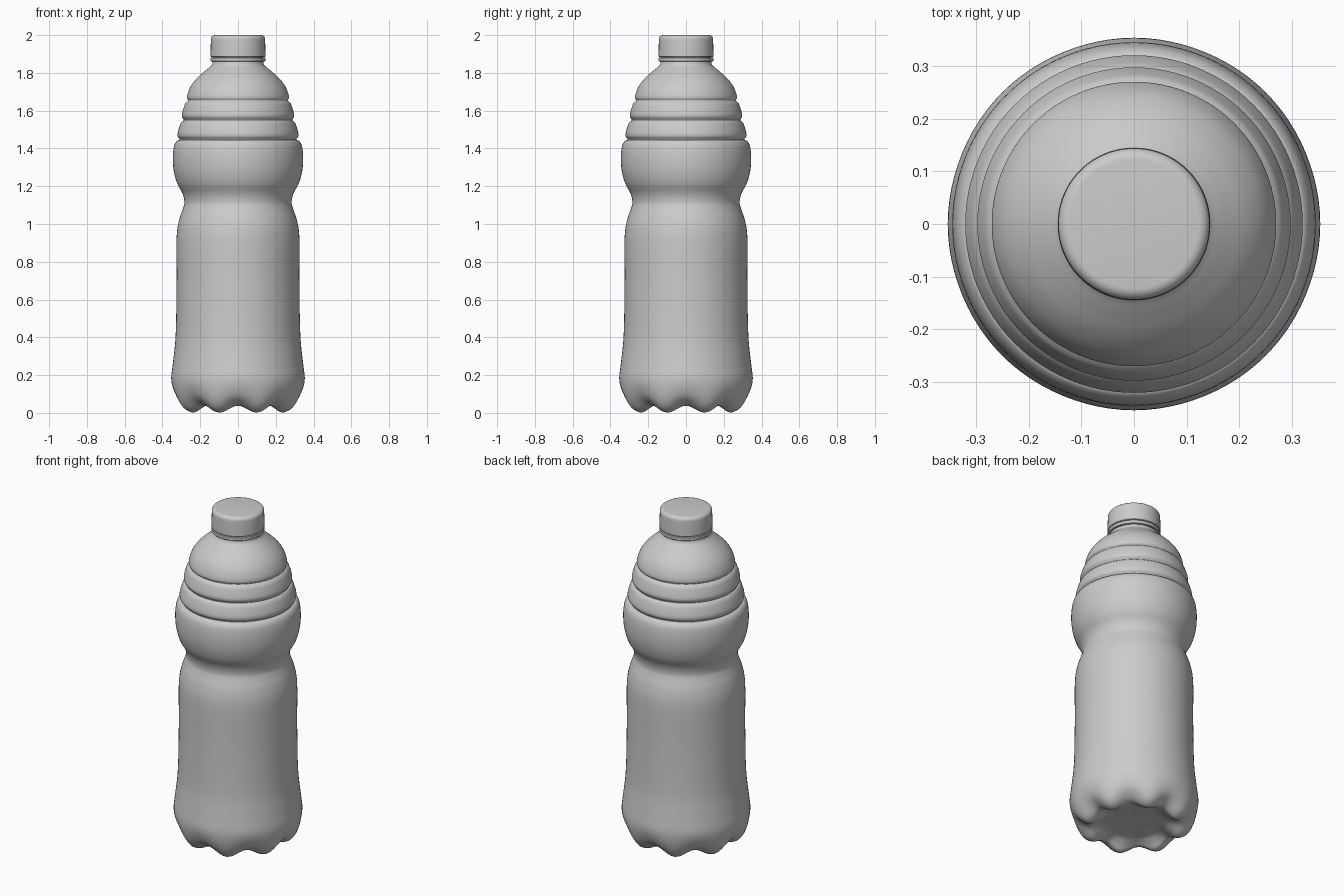
import bpy, bmesh, math

if "Cube" in bpy.data.objects:
    bpy.data.objects.remove(bpy.data.objects["Cube"])

SEG = 96
FEET = 8


def smooth_path(pts, steps=5):
    """Catmull-Rom curve through the profile points."""
    p = [pts[0]] + list(pts) + [pts[-1]]
    out = []
    for i in range(1, len(p) - 2):
        a, b, c, d = p[i - 1:i + 3]
        for s in range(steps):
            t = s / steps
            out.append(tuple(0.5 * (2 * b[k] + (c[k] - a[k]) * t
                       + (2 * a[k] - 5 * b[k] + 4 * c[k] - d[k]) * t * t
                       + (3 * b[k] - a[k] - 3 * c[k] + d[k]) * t ** 3) for k in (0, 1)))
    return out + [pts[-1]]


def revolve(name, path_a, path_b=None, angle=40):
    """Spin a profile; with two profiles, blend between them FEET times around."""
    path_b = path_b or path_a
    bm = bmesh.new()
    rings = []
    for (ra, za), (rb, zb) in zip(path_a, path_b):
        ring = []
        for i in range(SEG):
            th = 2 * math.pi * i / SEG
            w = 0.5 - 0.5 * math.cos(FEET * th)
            r, z = rb + (ra - rb) * w, zb + (za - zb) * w
            ring.append(bm.verts.new((r * math.cos(th), r * math.sin(th), z)))
        rings.append(ring)
    for lo, hi in zip(rings, rings[1:]):
        for i in range(SEG):
            j = (i + 1) % SEG
            bm.faces.new((lo[i], lo[j], hi[j], hi[i]))
    bm.faces.new(rings[0][::-1])
    bm.faces.new(rings[-1])
    bmesh.ops.recalc_face_normals(bm, faces=bm.faces)
    me = bpy.data.meshes.new(name)
    bm.to_mesh(me)
    bm.free()
    ob = bpy.data.objects.new(name, me)
    bpy.context.collection.objects.link(ob)
    bpy.ops.object.select_all(action='DESELECT')
    ob.select_set(True)
    bpy.context.view_layer.objects.active = ob
    bpy.ops.object.shade_smooth_by_angle(angle=math.radians(angle))
    return ob


# Base profile through a foot and through the notch between feet
foot = [(.02, .055), (.10, .054), (.17, .048), (.21, .028), (.255, .002),
        (.305, .025), (.338, .085)]
notch = [(.02, .055), (.10, .055), (.17, .053), (.21, .045), (.245, .038),
         (.285, .055), (.328, .095)]

# Body, waist and upper bulge
body = [(.353, .17), (.345, .26), (.332, .38), (.327, .52), (.325, .72), (.325, .93),
        (.312, 1.02), (.292, 1.08), (.284, 1.115), (.293, 1.16), (.322, 1.215),
        (.340, 1.28), (.345, 1.35), (.339, 1.41), (.326, 1.437)]
# Stepped ribs
ribs = [(.309, 1.447), (.319, 1.463), (.319, 1.485), (.307, 1.525), (.297, 1.542),
        (.287, 1.551), (.296, 1.567), (.296, 1.587), (.283, 1.63), (.273, 1.645),
        (.264, 1.654), (.270, 1.668)]
# Shoulder and neck
shoulder = [(.265, 1.695), (.247, 1.735), (.215, 1.775), (.173, 1.812),
            (.145, 1.835), (.135, 1.852), (.133, 1.88), (.133, 1.90)]
upper = body + ribs + shoulder
revolve("bottle_body", smooth_path(foot + upper), smooth_path(notch + upper), 60)

# Tamper ring under the cap
revolve("cap_ring", [(.130, 1.860), (.142, 1.860), (.145, 1.863),
                     (.145, 1.879), (.142, 1.882), (.130, 1.882)])

# Screw cap with rounded top edge
cap = [(.130, 1.885), (.142, 1.885), (.145, 1.888), (.144, 1.975)]
cap += [(.122 + .022 * math.cos(a), 1.978 + .022 * math.sin(a))
        for a in (math.pi / 2 * k / 6 for k in range(1, 7))]
revolve("screw_cap", cap)
